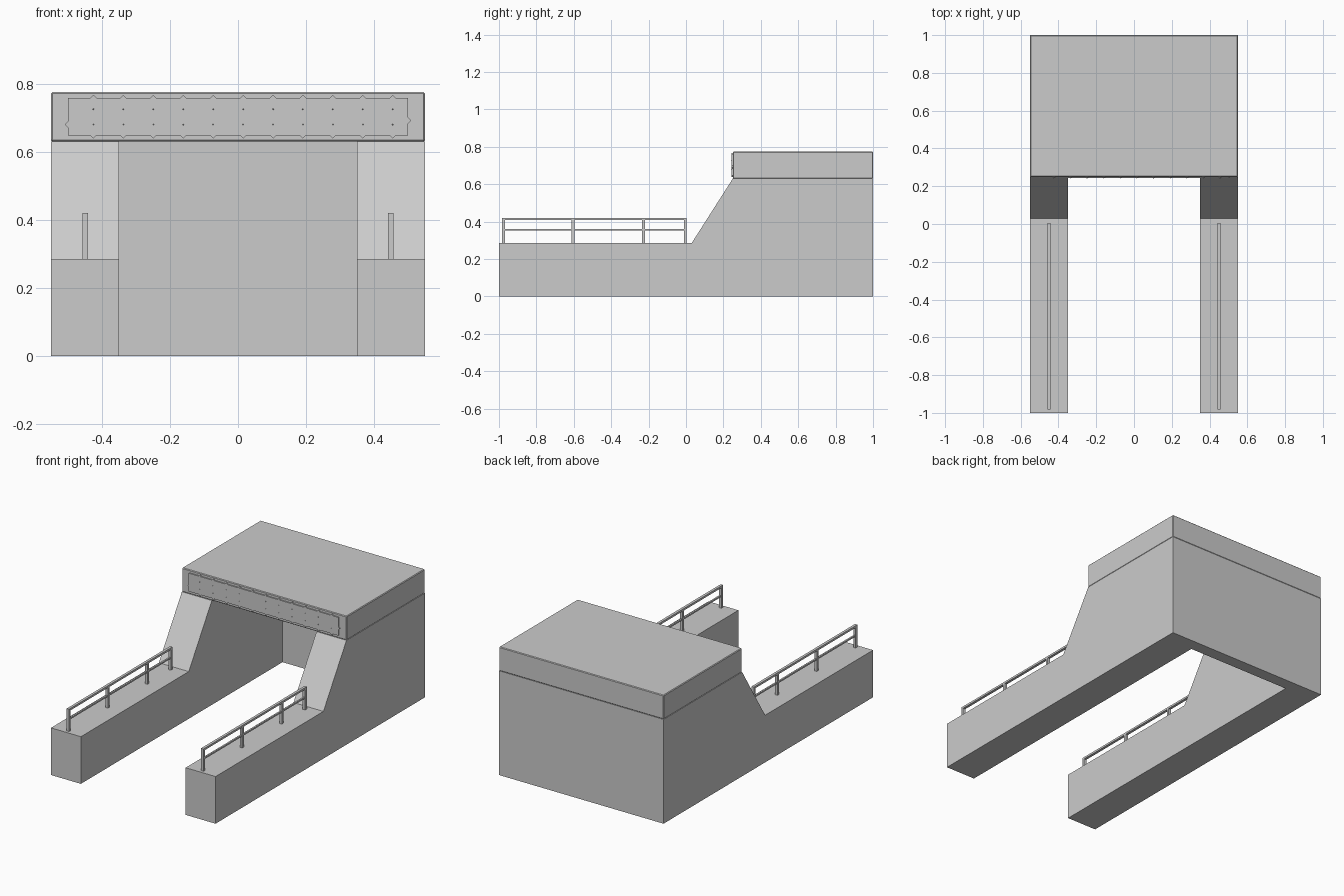
import bpy, bmesh, math

if "Cube" in bpy.data.objects:
    bpy.data.objects.remove(bpy.data.objects["Cube"])

grey = bpy.data.materials.new("concrete grey")
grey.diffuse_color = (0.6, 0.6, 0.6, 1)
grey.use_nodes = True
grey.node_tree.nodes["Principled BSDF"].inputs["Base Color"].default_value = grey.diffuse_color


def finish(name, bm):
    bmesh.ops.recalc_face_normals(bm, faces=bm.faces)
    me = bpy.data.meshes.new(name)
    bm.to_mesh(me)
    bm.free()
    me.materials.append(grey)
    ob = bpy.data.objects.new(name, me)
    bpy.context.collection.objects.link(ob)
    return ob


def add_box(bm, x0, x1, y0, y1, z0, z1):
    vs = bmesh.ops.create_cube(bm, size=1)["verts"]
    for v in vs:
        v.co.x = x1 if v.co.x > 0 else x0
        v.co.y = y1 if v.co.y > 0 else y0
        v.co.z = z1 if v.co.z > 0 else z0


def add_prism(bm, pts, to_a, to_b):
    a = [bm.verts.new(to_a(*p)) for p in pts]
    b = [bm.verts.new(to_b(*p)) for p in pts]
    bm.faces.new(a)
    bm.faces.new(b[::-1])
    for i in range(len(pts)):
        j = (i + 1) % len(pts)
        bm.faces.new((a[i], a[j], b[j], b[i]))


# U-shaped base: outline of side walls, then the back wall between them
LEDGE, TOP = 0.285, 0.63
profile = [(-1, 0), (1, 0), (1, TOP), (0.25, TOP), (0.03, LEDGE), (-1, LEDGE)]
for side, s in (("left", -1), ("right", 1)):
    bm = bmesh.new()
    add_prism(bm, profile, lambda y, z: (s * 0.35, y, z), lambda y, z: (s * 0.55, y, z))
    finish(side + "_wall", bm)

    # Handrail on the ledge
    bm = bmesh.new()
    x, w = s * 0.449, 0.008
    for y in (-0.975, -0.605, -0.227, -0.004):
        add_box(bm, x - w, x + w, y - w, y + w, LEDGE - 0.005, 0.412)
    add_box(bm, x - w, x + w, -0.983, 0.004, 0.408, 0.42)
    add_box(bm, x - 0.005, x + 0.005, -0.975, -0.004, 0.352, 0.361)
    finish(side + "_handrail", bm)

bm = bmesh.new()
add_box(bm, -0.35, 0.35, 0.925, 1, 0, TOP)
finish("back_wall", bm)

# Roof block with fine bevelled edges
bm = bmesh.new()
add_box(bm, -0.55, 0.55, 0.25, 1, TOP, 0.775)
bmesh.ops.bevel(bm, geom=bm.edges[:], offset=0.004, segments=1, affect='EDGES')
finish("roof_block", bm)

# Thin sign plate on the roof front
bm = bmesh.new()
add_box(bm, -0.5, 0.5, 0.243, 0.252, 0.648, 0.758)
finish("sign_plate", bm)

# Small diamond studs around the plate edge
bm = bmesh.new()
spots = [(-0.425 + 0.088 * i, z) for i in range(11) for z in (0.648, 0.758)]
spots += [(-0.5, 0.68), (0.5, 0.692)]
r = 0.009
for cx, cz in spots:
    pts = [(cx - r, cz), (cx, cz - r), (cx + r, cz), (cx, cz + r)]
    add_prism(bm, pts, lambda x, z: (x, 0.2435, z), lambda x, z: (x, 0.252, z))
finish("edge_studs", bm)

# Tiny pointed studs in two rows across the plate face
bm = bmesh.new()
for i in range(11):
    for z in (0.68, 0.725):
        cx = -0.425 + 0.088 * i
        tip = bm.verts.new((cx, 0.240, z))
        ring = [bm.verts.new((cx + 0.003 * math.cos(k * math.pi / 2), 0.244,
                              z + 0.003 * math.sin(k * math.pi / 2))) for k in range(4)]
        bm.faces.new(ring)
        for k in range(4):
            bm.faces.new((tip, ring[k], ring[(k + 1) % 4]))
finish("face_studs", bm)
